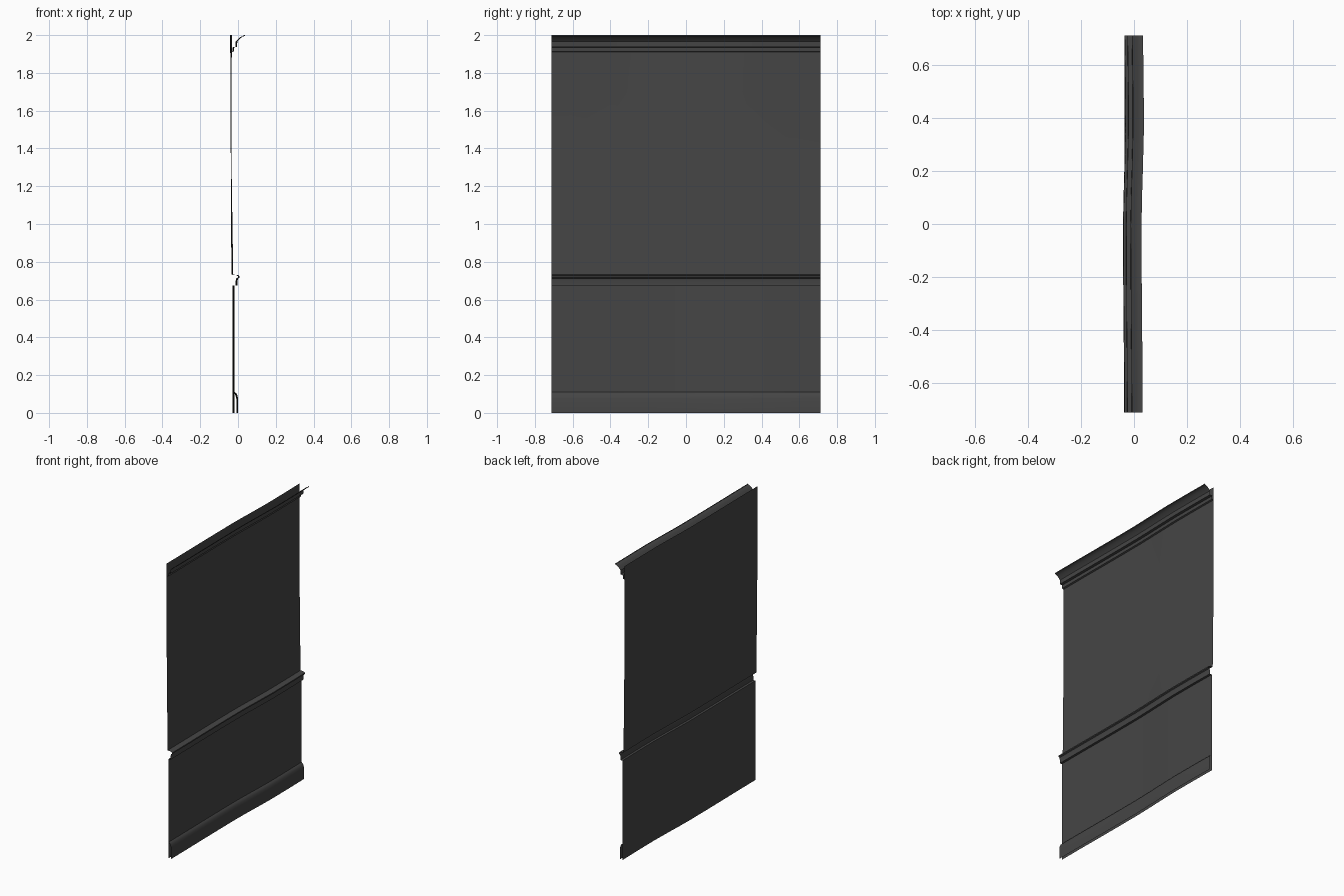
import bpy
import bmesh

cube = bpy.data.objects.get("Cube")
if cube:
    bpy.data.objects.remove(cube, do_unlink=True)

paint = bpy.data.materials.new("dark_grey_paint")
paint.use_nodes = True
GREY = (0.06, 0.06, 0.06, 1)
paint.diffuse_color = GREY
paint.node_tree.nodes["Principled BSDF"].inputs["Base Color"].default_value = GREY

# Gentle sideways warp along the length: (y, offset in x)
WARP = [(-0.713, 0.0), (-0.53, -0.001), (-0.36, -0.003), (-0.18, -0.0045),
        (0, -0.005), (0.1, -0.003), (0.2, 0.0005), (0.36, 0.005),
        (0.53, 0.004), (0.713, 0.001)]


def warp_strength(z):
    """The warp fades towards the middle of the upper wall."""
    return min(1, 0.3 + abs(z - 1.4))


def sweep(name, profile):
    """Sweep an open (x, z) profile along y as a thin sheet."""
    bm = bmesh.new()
    rows = [[bm.verts.new((x + dx * warp_strength(z), y, z)) for x, z in profile]
            for y, dx in WARP]
    for near, far in zip(rows, rows[1:]):
        for i in range(len(profile) - 1):
            bm.faces.new((near[i], far[i], far[i + 1], near[i + 1]))
    mesh = bpy.data.meshes.new(name)
    bm.to_mesh(mesh)
    bm.free()
    mesh.materials.append(paint)
    obj = bpy.data.objects.new(name, mesh)
    bpy.context.collection.objects.link(obj)
    bpy.ops.object.select_all(action='DESELECT')
    obj.select_set(True)
    bpy.context.view_layer.objects.active = obj
    bpy.ops.object.shade_smooth_by_angle(angle=0.5)


# Wall sheets, with an open slot between them behind the rail
sweep("lower_wall", [(-0.023, 0), (-0.023, 0.675)])
sweep("upper_wall", [(-0.03, 0.732), (-0.033, 1.0), (-0.037, 1.4),
                     (-0.037, 1.7), (-0.037, 2.0)])

# Skirting board with a chamfered top
sweep("baseboard", [(-0.004, 0), (-0.004, 0.075), (-0.008, 0.092),
                    (-0.014, 0.104), (-0.022, 0.11)])

# Moulded rail bridging the two wall sheets
sweep("chair_rail", [(-0.023, 0.675), (-0.007, 0.675), (-0.007, 0.7),
                     (-0.004, 0.712), (0.004, 0.716), (0.004, 0.724),
                     (-0.004, 0.729), (-0.03, 0.732)])

# Cove moulding flaring out at the top
sweep("crown_moulding", [(-0.036, 1.91), (-0.026, 1.914), (-0.025, 1.935),
                         (-0.009, 1.938), (-0.008, 1.965), (0.0, 1.975),
                         (0.011, 1.985), (0.02, 1.992), (0.033, 1.995),
                         (0.033, 2.0)])
